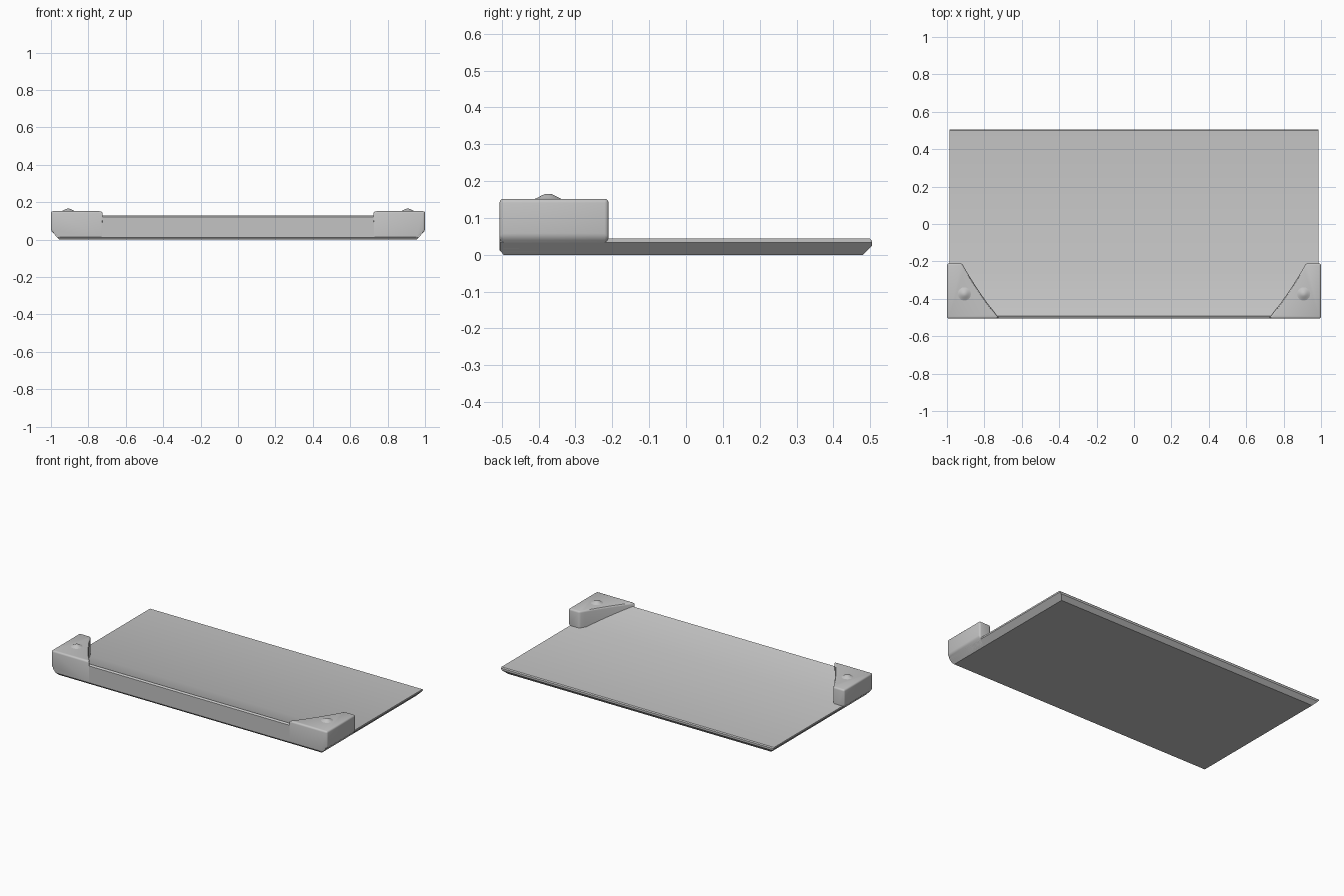
import bpy, bmesh, math
from mathutils import Vector

cube = bpy.data.objects.get("Cube")
if cube:
    bpy.data.objects.remove(cube, do_unlink=True)

grey = bpy.data.materials.new("plain_grey")
grey.use_nodes = True
colour = (0.55, 0.55, 0.55, 1)
grey.diffuse_color = colour
grey.node_tree.nodes["Principled BSDF"].inputs["Base Color"].default_value = colour


def extrude(points, offset):
    bm = bmesh.new()
    face = bm.faces.new([bm.verts.new(p) for p in points])
    moved = bmesh.ops.extrude_face_region(bm, geom=[face])["geom"]
    bmesh.ops.translate(bm, vec=offset, verts=[v for v in moved if isinstance(v, bmesh.types.BMVert)])
    bmesh.ops.recalc_face_normals(bm, faces=bm.faces)
    return bm


def trim(bm, point, normal):
    """Cut away everything beyond a plane and close the cut."""
    cut = bmesh.ops.bisect_plane(bm, geom=bm.verts[:] + bm.edges[:] + bm.faces[:],
                                 plane_co=point, plane_no=normal, clear_outer=True)
    edges = [e for e in cut["geom_cut"] if isinstance(e, bmesh.types.BMEdge)]
    bmesh.ops.holes_fill(bm, edges=edges, sides=0)
    bmesh.ops.recalc_face_normals(bm, faces=bm.faces)


def finish(bm, name):
    bmesh.ops.recalc_face_normals(bm, faces=bm.faces)
    mesh = bpy.data.meshes.new(name)
    bm.to_mesh(mesh)
    bm.free()
    mesh.materials.append(grey)
    obj = bpy.data.objects.new(name, mesh)
    bpy.context.collection.objects.link(obj)
    bpy.ops.object.select_all(action="DESELECT")
    obj.select_set(True)
    bpy.context.view_layer.objects.active = obj
    bpy.ops.object.shade_smooth_by_angle(angle=math.radians(30))
    return obj


# Base plate with the front ramp and bevelled underside
profile = [(-0.505, 0.012), (-0.495, 0), (0.48, 0), (0.505, 0.025), (0.505, 0.038),
           (0.499, 0.044), (-0.25, 0.044), (-0.48, 0.125), (-0.493, 0.129), (-0.505, 0.122)]
plate = extrude([(-0.987, y, z) for y, z in profile], Vector((1.974, 0, 0)))
for side in (-1, 1):
    trim(plate, (side * 0.955, 0, 0), (side, 0, -0.95))
finish(plate, "base_plate")

# Front corner blocks with a curved inner wall, and a soft button on each
start, middle, end = Vector((0.72, -0.506)), Vector((0.83, -0.37)), Vector((0.92, -0.21))
arc = [start * (1 - t) ** 2 + middle * 2 * t * (1 - t) + end * t * t
       for t in (i / 10 for i in range(11))]
outline = arc + [Vector((1, -0.21)), Vector((1, -0.506))]
for side, label in ((1, "left"), (-1, "right")):
    block = extrude([(side * p.x, p.y, 0) for p in outline], Vector((0, 0, 0.152)))
    trim(block, (side * 0.955, 0, 0), (side, 0, -0.95))
    trim(block, (0, -0.495, 0), (0, -1, -0.85))
    edges = [e for e in block.edges if e.calc_face_angle(0) > math.radians(25)
             and max(v.co.z for v in e.verts) > 0.02]
    bmesh.ops.bevel(block, geom=edges, offset=0.012, segments=3, profile=0.5,
                    affect="EDGES", clamp_overlap=True)
    finish(block, label + "_corner_block")

    button = bmesh.new()
    rings = []
    for i in range(9):
        r = 0.046 * (1 - i / 9)
        z = 0.15 + 0.008 * (1 + math.cos(math.pi * r / 0.046))
        rings.append([button.verts.new((side * 0.907 + r * math.cos(a), -0.374 + r * math.sin(a), z))
                      for a in (math.tau * k / 32 for k in range(32))])
    for low, high in zip(rings, rings[1:]):
        for k in range(32):
            n = (k + 1) % 32
            button.faces.new((low[k], low[n], high[n], high[k]))
    button.faces.new(rings[-1])
    finish(button, label + "_button")
